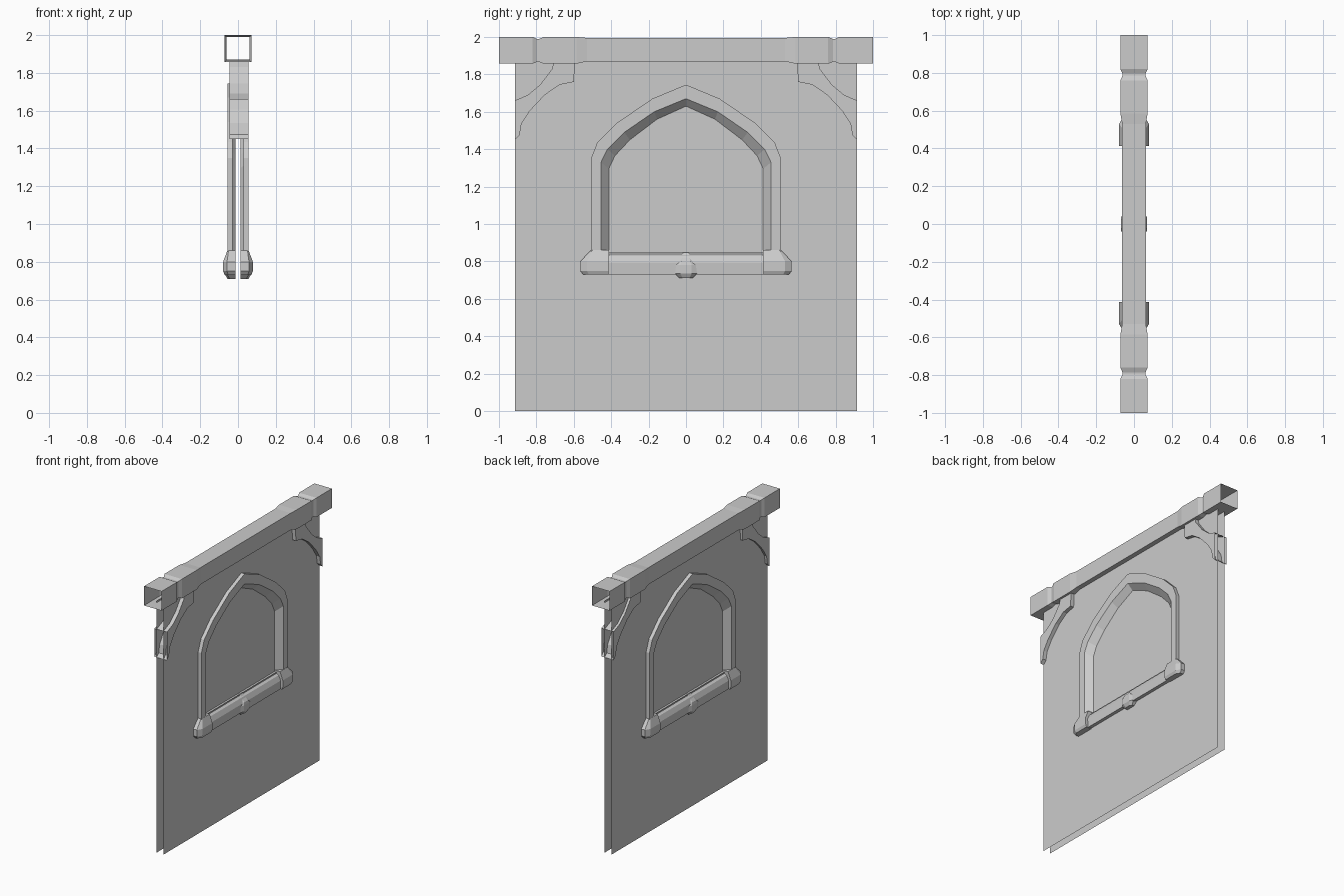
import bpy, bmesh

if "Cube" in bpy.data.objects:
    bpy.data.objects.remove(bpy.data.objects["Cube"])


def make(name, verts, faces, axes, recalc=False):
    """Mesh object mirrored over the given axes, e.g. 'XY'."""
    me = bpy.data.meshes.new(name)
    me.from_pydata(verts, [], faces)
    if recalc:
        bm = bmesh.new()
        bm.from_mesh(me)
        bmesh.ops.recalc_face_normals(bm, faces=bm.faces)
        bm.to_mesh(me)
        bm.free()
    ob = bpy.data.objects.new(name, me)
    bpy.context.collection.objects.link(ob)
    mod = ob.modifiers.new("mirror", 'MIRROR')
    mod.use_axis = ('X' in axes, 'Y' in axes, False)
    return ob


def loft(name, rings, axes, closed=False, flip=False, caps=False):
    """Skin a row of equal-length sections."""
    n = len(rings[0])
    verts = [p for r in rings for p in r]
    faces = []
    for i in range(len(rings) - 1):
        for j in range(n if closed else n - 1):
            k = (j + 1) % n
            f = (i * n + j, i * n + k, (i + 1) * n + k, (i + 1) * n + j)
            faces.append(f[::-1] if flip else f)
    if caps:
        faces.append(tuple(range(n))[::-1])
        faces.append(tuple(range(len(verts) - n, len(verts))))
    return make(name, verts, faces, axes)


def sheet(name, x, outline, axes):
    """Flat panel in the y-z plane."""
    return make(name, [(x, y, z) for y, z in outline], [tuple(range(len(outline)))], axes)


# Half outlines of the pointed arch (y, z), sill to apex
outer = [(.508, .85), (.508, 1.35), (.475, 1.435), (.37, 1.54), (.18, 1.67), (0, 1.745)]
middle = [(.4545, .85), (.4545, 1.33), (.42, 1.40), (.33, 1.49), (.17, 1.60), (0, 1.67)]
inner = [(.413, .85), (.413, 1.295), (.38, 1.365), (.30, 1.45), (.155, 1.56), (0, 1.63)]
WALL, FACE, PANE = .028, .055, .012

# Wall skins with the window cut out, and the recessed panes
sheet("wall_skin", WALL, [(0, 0), (.915, 0), (.915, 1.87), (0, 1.87)]
      + outer[::-1] + [(0, .85)], 'XY')
sheet("window_pane", PANE, [(0, .85)] + inner, 'XY')

# Raised arch frame with splayed reveal
loft("window_frame",
     [[(WALL, *o), (FACE, *o), (FACE, *m), (PANE, *i)]
      for o, m, i in zip(outer, middle, inner)], 'XY', flip=True)

# Sill bar
sill = [(WALL, .735), (.058, .73), (.062, .795), (.045, .83), (PANE, .85)]
loft("window_sill", [[(x, y, z) for x, z in sill] for y in (0, .42)], 'XY', flip=True)


def block(name, levels, axes):
    """Stacked chamfered plan sections: z, y start, y end, depth, corner cut."""
    rings = [[(PANE, y0, z), (d, y0, z), (d, y1 - c, z), (d - c * .6, y1, z), (PANE, y1, z)]
             for z, y0, y1, d, c in levels]
    loft(name, rings, axes, closed=True, caps=True)


# Sill corner blocks
block("sill_corner", [(.73, .415, .55, .07, .03), (.75, .413, .565, .079, .035),
                      (.80, .413, .565, .079, .035), (.86, .413, .508, .056, .01)], 'XY')

# Sill centre boss
boss = [(.71, .035, .056), (.735, .06, .07), (.78, .06, .07), (.80, .045, .066), (.85, .025, .025)]
loft("sill_boss", [[(PANE, -w, z), (d - .012, -w, z), (d, -w * .5, z), (d, w * .5, z),
                    (d - .012, w, z), (PANE, w, z)] for z, w, d in boss],
     'X', closed=True, caps=True)

# Top beam: open square tube with grooves and a slimmer middle (y, half width, bottom, top)
beam = [(0, .063, 1.87, 1.995), (.53, .063, 1.87, 1.995), (.585, .072, 1.857, 2),
        (.76, .072, 1.857, 2), (.785, .061, 1.867, 1.99), (.797, .061, 1.867, 1.99),
        (.82, .072, 1.857, 2), (1, .072, 1.857, 2)]
loft("top_beam", [[(-w, y, b), (w, y, b), (w, y, t), (-w, y, t)] for y, w, b, t in beam],
     'Y', closed=True, flip=True)

# Curved braces under the beam, straddling the wall, open at both ends
top = [(.71, 1.86), (.715, 1.83), (.78, 1.745), (.845, 1.69), (.915, 1.66)]
low = [(.915, 1.45), (.89, 1.475), (.88, 1.535), (.835, 1.605), (.755, 1.69),
       (.675, 1.745), (.60, 1.76), (.594, 1.86)]
outline = top + low
n = len(outline)
verts = [(x, y, z) for x in (-.046, .056) for y, z in outline]
faces = [tuple(range(n)), tuple(range(n, 2 * n))]
faces += [(i, i + 1, n + i + 1, n + i) for i in range(n - 1) if i != len(top) - 1]
make("corner_brace", verts, faces, 'Y', recalc=True)
